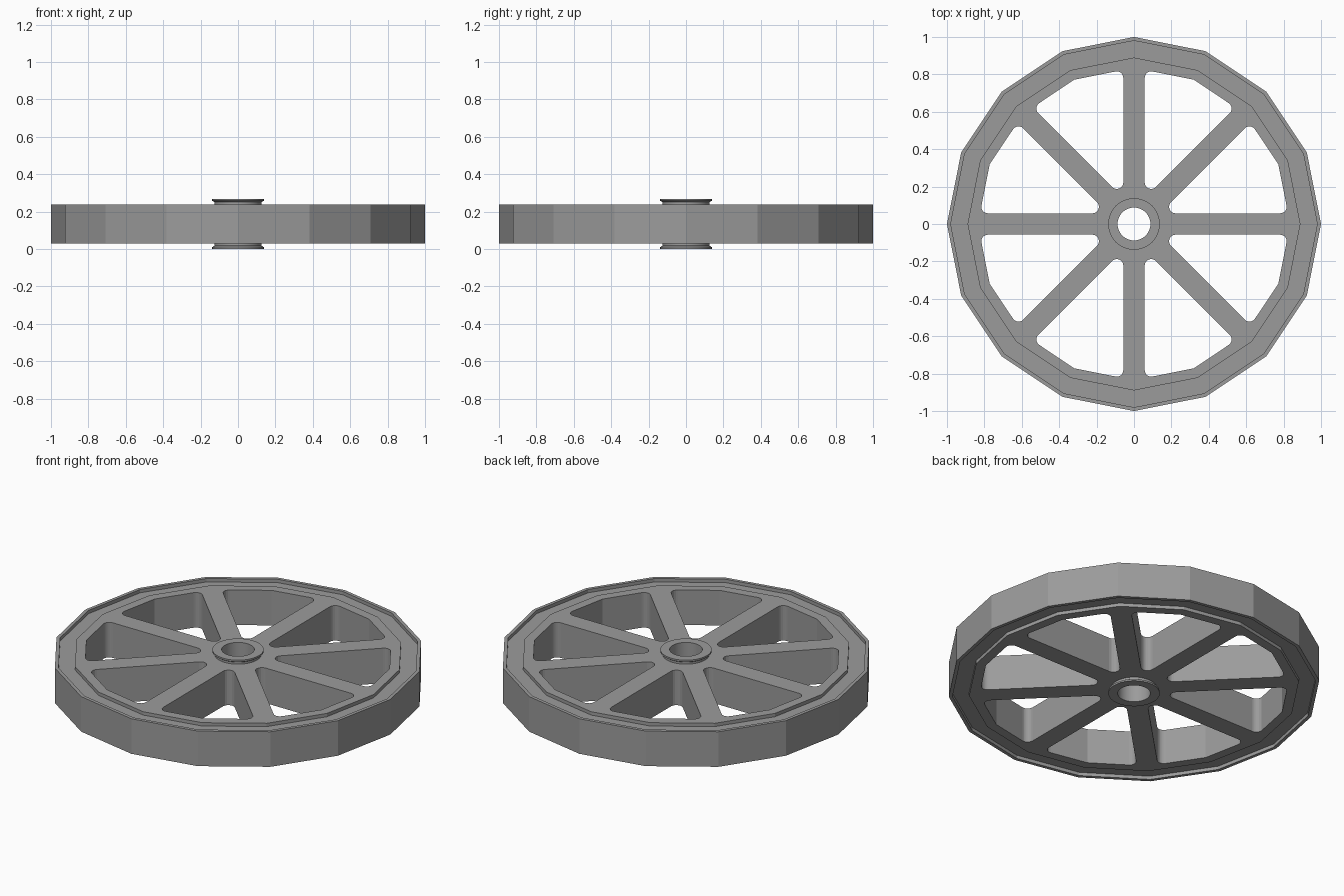
import bpy, bmesh, math
from mathutils import Vector

if "Cube" in bpy.data.objects:
    bpy.data.objects.remove(bpy.data.objects["Cube"])

Z_LOW, Z_HIGH, Z_TOP = 0.03, 0.238, 0.268
SIDES, SPOKES = 16, 8
GROOVE = 0.02
BORE = 0.088

steel = bpy.data.materials.new("grey_metal")
steel.diffuse_color = (0.33, 0.33, 0.33, 1)
steel.use_nodes = True
steel.node_tree.nodes["Principled BSDF"].inputs["Base Color"].default_value = steel.diffuse_color


def ring(radius, count):
    return [Vector((radius * math.cos(2 * math.pi * i / count),
                    radius * math.sin(2 * math.pi * i / count))) for i in range(count)]


def fillet(prev, corner, nxt, r, steps=6):
    """Rounded corner between two straight edges."""
    a, b = (prev - corner).normalized(), (nxt - corner).normalized()
    half = a.angle(b) / 2
    centre = corner + (a + b).normalized() * (r / math.sin(half))
    start = corner + a * (r / math.tan(half)) - centre
    end = corner + b * (r / math.tan(half)) - centre
    a0 = math.atan2(start.y, start.x)
    sweep = (math.atan2(end.y, end.x) - a0 + math.pi) % (2 * math.pi) - math.pi
    return [centre + Vector((math.cos(a0 + sweep * i / steps),
                             math.sin(a0 + sweep * i / steps))) * r
            for i in range(steps + 1)]


def lathe(name, profile, count, closed):
    """Revolve (radius, z) points, listed counter-clockwise, about the z axis."""
    bm = bmesh.new()
    loops = [[bm.verts.new((p.x, p.y, z)) for p in ring(r, count)] for r, z in profile]
    pairs = list(zip(loops, loops[1:]))
    if closed:
        pairs.append((loops[-1], loops[0]))
    for low, high in pairs:
        for i in range(count):
            j = (i + 1) % count
            bm.faces.new((low[i], low[j], high[j], high[i]))
    mesh = bpy.data.meshes.new(name)
    bm.to_mesh(mesh)
    bm.free()
    obj = bpy.data.objects.new(name, mesh)
    bpy.context.collection.objects.link(obj)
    mesh.materials.append(steel)
    return obj


# Rim: sixteen-sided band with a shallow groove on both flat sides
lathe("rim", [(0.89, Z_LOW + GROOVE), (0.98, Z_LOW + GROOVE), (0.98, Z_LOW), (1, Z_LOW),
              (1, Z_HIGH), (0.98, Z_HIGH), (0.98, Z_HIGH - GROOVE),
              (0.89, Z_HIGH - GROOVE)], SIDES, False)

# Opening between two spokes: wedge with rounded corners and a faceted outer edge
HALF, R_OPEN, R_FILLET = 0.057, 0.835, 0.035
step = 2 * math.pi / SPOKES
outer = R_OPEN * Vector((math.cos(step / 2), math.sin(step / 2)))
apex = Vector((HALF / math.tan(step / 2), HALF))
edge = outer - Vector((R_OPEN, 0))
low_corner = Vector((R_OPEN, 0)) + edge * (HALF / edge.y)
axis = outer.normalized()
high_corner = 2 * axis * low_corner.dot(axis) - low_corner
opening = (fillet(high_corner, apex, low_corner, R_FILLET)
           + fillet(apex, low_corner, outer, R_FILLET) + [outer]
           + fillet(outer, high_corner, apex, R_FILLET))

# Spoked web: filled outline with the openings and the bore, extruded
curve = bpy.data.curves.new("spokes", 'CURVE')
curve.dimensions = '2D'
curve.fill_mode = 'BOTH'
curve.extrude = (Z_HIGH - Z_LOW) / 2
outlines = [ring(0.89, SIDES), ring(BORE + 0.01, 48)]
for k in range(SPOKES):
    c, s = math.cos(k * step), math.sin(k * step)
    outlines.append([Vector((c * p.x - s * p.y, s * p.x + c * p.y)) for p in opening])
for points in outlines:
    spline = curve.splines.new('POLY')
    spline.points.add(len(points) - 1)
    for target, p in zip(spline.points, points):
        target.co = (p.x, p.y, 0, 1)
    spline.use_cyclic_u = True
source = bpy.data.objects.new("spokes_outline", curve)
bpy.context.collection.objects.link(source)
bpy.context.view_layer.update()
web = bpy.data.meshes.new_from_object(source.evaluated_get(bpy.context.evaluated_depsgraph_get()))
bpy.data.objects.remove(source)
bm = bmesh.new()
bm.from_mesh(web)
bmesh.ops.remove_doubles(bm, verts=bm.verts, dist=0.0001)
bmesh.ops.translate(bm, verts=bm.verts, vec=(0, 0, (Z_LOW + Z_HIGH) / 2))
bmesh.ops.recalc_face_normals(bm, faces=bm.faces)
for f in bm.faces:
    f.smooth = False
bm.to_mesh(web)
bm.free()
web.materials.clear()
web.materials.append(steel)
bpy.context.collection.objects.link(bpy.data.objects.new("spokes", web))

# Hub: bored sleeve with a thin flange at each end
hub = lathe("hub", [(BORE, 0), (0.138, 0), (0.138, 0.01), (0.125, 0.018),
                    (0.125, Z_TOP - 0.018), (0.138, Z_TOP - 0.01),
                    (0.138, Z_TOP), (BORE, Z_TOP)], 48, True)
bpy.context.view_layer.objects.active = hub
hub.select_set(True)
bpy.ops.object.shade_smooth_by_angle(angle=math.radians(30))
